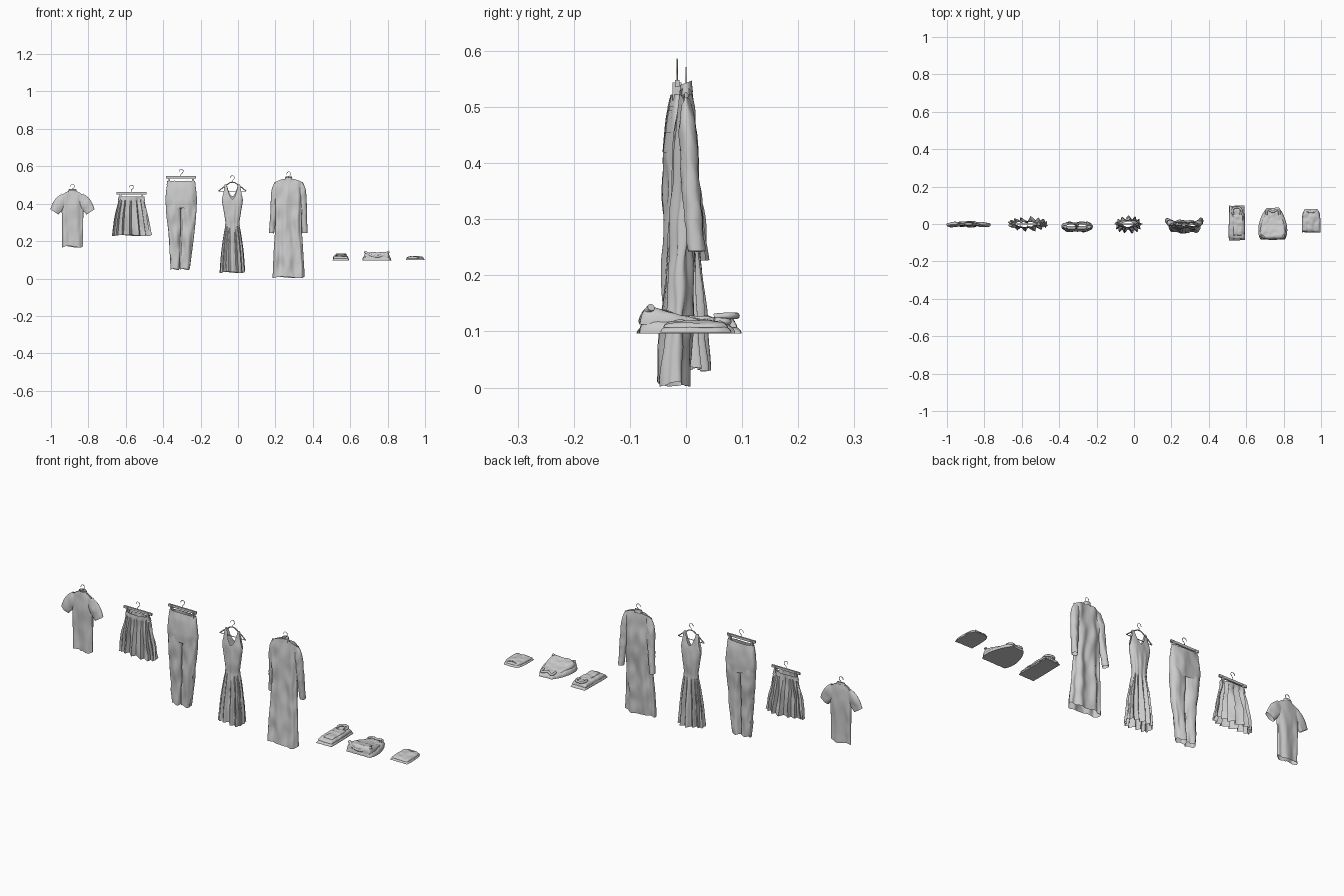
import bpy, math
from mathutils import Vector, noise

if "Cube" in bpy.data.objects:
    bpy.data.objects.remove(bpy.data.objects["Cube"])

TAU = math.tau


def spline(rows, t):
    """Smooth interpolation of rows keyed by their first value."""
    t = min(max(t, rows[0][0]), rows[-1][0])
    i = 0
    while i < len(rows) - 2 and t > rows[i + 1][0]:
        i += 1
    p0, p1 = rows[max(i - 1, 0)], rows[i]
    p2, p3 = rows[i + 1], rows[min(i + 2, len(rows) - 1)]
    h = p2[0] - p1[0]
    s = (t - p1[0]) / h
    out = []
    for k in range(1, len(p1)):
        m1 = (p2[k] - p0[k]) / (p2[0] - p0[0]) * h
        m2 = (p3[k] - p1[k]) / (p3[0] - p1[0]) * h
        out.append((2*s**3 - 3*s*s + 1)*p1[k] + (s**3 - 2*s*s + s)*m1
                   + (3*s*s - 2*s**3)*p2[k] + (s**3 - s*s)*m2)
    return out


def grid(name, rings, closed=True):
    n = len(rings[0])
    faces = [(j*n + i, j*n + (i+1) % n, (j+1)*n + (i+1) % n, (j+1)*n + i)
             for j in range(len(rings) - 1) for i in range(n if closed else n - 1)]
    me = bpy.data.meshes.new(name)
    me.from_pydata([p for r in rings for p in r], [], faces)
    ob = bpy.data.objects.new(name, me)
    bpy.context.collection.objects.link(ob)
    bpy.ops.object.select_all(action='DESELECT')
    ob.select_set(True)
    bpy.context.view_layer.objects.active = ob
    bpy.ops.object.shade_smooth_by_angle(angle=math.radians(50))
    return ob


def spow(a, p):
    return math.copysign(abs(a)**p, a)


def cloth(name, rows, top, k=5, saw=False, wrinkle=.004, n=96, m=40):
    """Hanging fabric tube; rows are (z, cx, half width, cy, half depth, fold)."""
    def point(th, z, off=0):
        cx, w, cy, d, f = spline(rows, z)
        c, s = math.cos(th), math.sin(th)
        u, v = spow(c, .85), spow(s, .75)
        if saw:
            q = (k * th / TAU) % 1
            wave = q / .8 * 2 - 1 if q < .8 else 1 - (q - .8) * 10
        else:
            wave = math.sin(k * th + 4 * z)
        x = cx + w * u
        y = cy + d * v + wrinkle * noise.noise(Vector((x*30, v*1.5, z*14)))
        return (x + c*(.3*f*wave + off), y + s*(f*wave + off), z)
    hem = rows[0][0]
    rings = []
    for j in range(m + 1):
        ring = []
        for i in range(n):
            th = TAU * i / n
            zt = top(abs(spow(math.cos(th), .85)), math.sin(th) < 0)
            z0 = hem + .004 * math.sin(3 * th + 1)
            ring.append(point(th, z0 + (zt - z0) * j / m))
        rings.append(ring)
    grid(name, rings)
    return point


def patch(name, point, a0, a1, z0, z1, off=.0015, n=8, m=30):
    """Sewn-on strip following a cloth surface; angles in degrees, front is 270."""
    grid(name, [[point(math.radians(a0 + (a1-a0)*i/n), z0 + (z1-z0)*j/m, off)
                 for i in range(n + 1)] for j in range(m + 1)], False)


def sleeve(name, path, n=28, m=24):
    """Tube along (x, y, z, half width, half depth)."""
    rows = [(i, *p) for i, p in enumerate(path)]
    end = len(path) - 1
    rings = []
    for j in range(m + 1):
        t = end * j / m
        x, y, z, rw, rd = spline(rows, t)
        a, b = spline(rows, t - .05), spline(rows, t + .05)
        d = Vector((b[0] - a[0], 0, b[2] - a[2])).normalized()
        ring = []
        for i in range(n):
            c, s = math.cos(TAU*i/n), math.sin(TAU*i/n)
            wr = .004 * noise.noise(Vector((x*20 + c, s, z*30)))
            ring.append((x - d.z*rw*c, y + rd*s + wr, z + d.x*rw*c))
        rings.append(ring)
    grid(name, rings)


def wire(name, pts, r=.0018, cyclic=False):
    cu = bpy.data.curves.new(name, 'CURVE')
    cu.dimensions = '3D'
    cu.bevel_depth, cu.bevel_resolution, cu.use_fill_caps = r, 2, True
    sp = cu.splines.new('BEZIER')
    sp.bezier_points.add(len(pts) - 1)
    sp.use_cyclic_u = cyclic
    sp.resolution_u = 6
    for b, p in zip(sp.bezier_points, pts):
        b.co = p
        b.handle_left_type = b.handle_right_type = 'AUTO'
    ob = bpy.data.objects.new(name, cu)
    bpy.context.collection.objects.link(ob)


def hook(name, cx, cy, top, base):
    r = .011
    arc = [(cx + r*math.cos(math.radians(a)), cy, top - r + r*math.sin(math.radians(a)))
           for a in (190, 140, 90, 45, 0, -45)]
    wire(name, arc + [(cx, cy, top - 2.4*r), (cx, cy, base)], .0013)


def shoulder_hanger(name, cx, cy, top, base, half, drop):
    hook(name + "_hook", cx, cy, top, base)
    wire(name + "_arms", [(cx - half, cy, base - drop), (cx - half*.5, cy, base - drop*.4),
                          (cx, cy, base), (cx + half*.5, cy, base - drop*.4),
                          (cx + half, cy, base - drop)], .0028)
    wire(name + "_bar", [(cx - half, cy, base - drop), (cx + half, cy, base - drop)])


def box(name, c, size):
    bpy.ops.mesh.primitive_cube_add(size=1, location=c)
    bpy.context.object.name = name
    bpy.context.object.scale = size


def clip_hanger(name, cx, cy, top, bar, half, clip):
    hook(name + "_hook", cx, cy, top, bar)
    box(name + "_bar", (cx, cy, bar), (2*half, .008, .012))
    for s in (-1, 1):
        box(name + "_clip", (cx + s*clip, cy, bar - .014), (.009, .016, .032))


def ring_collar(name, cx, cy, z, rx, ry, h):
    rings = []
    for k, f in ((0, 1.12), (.6, 1), (1, .95), (.95, .85), (.1, .9)):
        rings.append([(cx + rx*f*math.cos(TAU*i/32), cy + ry*f*math.sin(TAU*i/32),
                       z + k*h + .004*math.sin(TAU*i/32)) for i in range(32)])
    grid(name, rings)


def folded(name, cx, outline, height, z0, n=36, m=36):
    """Folded slab of cloth: outline is (y, half width), height(u, t)."""
    y0, y1 = outline[0][0], outline[-1][0]
    rings = []
    for j in range(m + 1):
        t = -math.cos(math.pi * j / m)
        y = y0 + (y1 - y0) * (t + 1) / 2
        w = spline(outline, y)[0]
        us = [-math.cos(math.pi * i / n) for i in range(n + 1)]
        top = []
        for u in us:
            e = math.sqrt(max(0, (1 - u**8) * (1 - t**8)))
            x = cx + w*u
            wr = .005 * noise.noise(Vector((x*40, y*40, z0*50)))
            top.append((x, y + .003*noise.noise(Vector((x*35, t, z0*90))),
                        z0 + e*(height(u, t) + wr)))
        rings.append(top + [(p[0], p[1], z0) for p in top[-2:0:-1]])
    grid(name, rings)


# short-sleeved shirt
X = -.885
p = cloth("shirt_body", [(.17, X, .056, -.002, .013, .004), (.3, X, .056, 0, .013, .003),
          (.38, X, .059, 0, .014, .002), (.445, X, .057, 0, .009, 0), (.475, X, .05, 0, .004, 0)],
          lambda a, f: .473 - .028*a**2 - (.008 if f and a < .3 else 0))
patch("shirt_placket", p, 266, 274, .17, .46)
for s in (-1, 1):
    sleeve("shirt_sleeve", [(X + s*.036, 0, .433, .03, .008), (X + s*.068, -.002, .4, .034, .013),
                            (X + s*.097, -.004, .356, .026, .012)])
ring_collar("shirt_collar", X, 0, .464, .022, .011, .012)
shoulder_hanger("shirt_hanger", X, 0, .504, .468, .045, .03)

# pleated skirt
X = -.57
p = cloth("skirt", [(.23, X + .003, .104, 0, .027, .011), (.33, X, .088, 0, .02, .009),
          (.41, X, .07, 0, .013, .004), (.438, X, .066, 0, .01, .0005)],
          lambda a, f: .437, k=16, saw=True, n=160, m=24, wrinkle=.01)
patch("skirt_waistband", p, 0, 360, .418, .438, .003, 72, 4)
clip_hanger("skirt_hanger", X, 0, .5, .456, .08, .058)

# trousers
X, Y = -.304, -.014
p = cloth("trouser_seat", [(.375, X, .081, Y, .025, .001), (.42, X, .084, Y, .026, .001),
          (.48, X, .079, Y, .02, .001), (.522, X, .072, Y, .011, 0)], lambda a, f: .522)
patch("trouser_waistband", p, 0, 360, .5, .522, .002, 72, 4)
patch("trouser_fly", p, 262, 272, .42, .5)
for a in (246, 294, 66, 114):
    patch("belt_loop", p, a - 1.5, a + 1.5, .497, .523, .004, 2, 4)
for a in (48, 108):
    patch("back_pocket", p, a, a + 26, .43, .48, .002)
for a in (205, 312):
    patch("front_pocket", p, a, a + 23, .455, .495, .002)
for side, lo, mid, hi in (("left", (-.336, .024), (-.339, .033), (-.345, .042)),
                          ("right", (-.284, .026), (-.267, .034), (-.263, .042))):
    cloth("trouser_leg_" + side,
          [(.05, *lo[:1], lo[1], Y, .02, .003), (.25, mid[0], mid[1], Y - .004, .021, .002),
           (.36, hi[0], hi[1] - .002, Y, .024, .001), (.42, hi[0], hi[1] - .003, Y, .021, 0)],
          lambda a, f: .42, k=4, n=56, wrinkle=.008)
clip_hanger("trouser_hanger", X, -.016, .585, .542, .08, .063)

# sleeveless dress
X = -.03


def neckline(a, front):
    low = .425 if front else .44
    if a < .62:
        return low + (.503 - low) * (a / .62)**1.7
    return .503 if a < .85 else .503 - .083 * ((a - .85) / .15)**.8


dress = [(.033, X, .066, -.004, .038, .01), (.15, X, .057, -.003, .029, .009),
         (.255, X, .043, 0, .021, .004), (.29, X, .037, 0, .018, .001), (.35, X, .045, 0, .02, .001),
         (.42, X, .056, 0, .018, 0), (.46, X, .052, 0, .011, 0), (.503, X, .049, 0, .004, 0)]
p = cloth("dress", dress, neckline, k=13, n=144, m=56)
patch("dress_waist_seam", p, 0, 360, .282, .29, .0015, 72, 3)
shoulder_hanger("dress_hanger", X, 0, .55, .515, .074, .048)

# long-sleeved robe
X = .271
p = cloth("robe_body", [(.006, X, .085, -.022, .025, .007), (.15, X - .002, .078, -.014, .022, .006),
          (.3, X - .002, .07, -.005, .021, .004), (.42, X, .074, 0, .02, .002),
          (.49, X, .079, 0, .014, 0), (.535, X, .068, 0, .005, 0)],
          lambda a, f: .534 - .02*a**2.5 - (.006 if f and a < .2 else 0), k=7, wrinkle=.008)
patch("robe_placket", p, 265, 273, .01, .515)
for s, end in ((-1, .092), (1, .086)):
    sleeve("robe_sleeve", [(X + s*.058, 0, .512, .018, .007), (X + s*.072, .003, .46, .021, .015),
                           (X + s*.08, .009, .35, .018, .016), (X + s*end, .018, .243, .014, .015)])
ring_collar("robe_collar", X, 0, .523, .019, .011, .02)
shoulder_hanger("robe_hanger", X, 0, .57, .53, .06, .03)

# folded shirt with collar at the back
X = .55
slab = [(-.087, .043), (-.05, .044), (.02, .043), (.098, .041)]
folded("folded_shirt_lower", X, slab, lambda u, t: .014, .096)
folded("folded_shirt_upper", X - .001, [(-.08, .04), (.0, .041), (.09, .039)],
       lambda u, t: .015 + .006*max(t, 0), .107)
folded("folded_shirt_flap", X + .006, [(-.06, .024), (.05, .026)], lambda u, t: .006, .121)
wire("folded_shirt_collar", [(X - .02, .05, .126), (X - .022, .078, .128), (X, .09, .128),
                             (X + .022, .078, .128), (X + .02, .05, .126)], .006)

# folded hooded top
X = .742
hood = [(-.083, .066), (-.06, .075), (-.02, .077), (.02, .068), (.055, .054), (.086, .034)]
folded("folded_hoodie_base", X, hood, lambda u, t: .02 + .005*(1 - t), .096)
folded("folded_hoodie_roll", X, [(-.082, .062), (-.06, .068), (-.02, .066), (.02, .054), (.05, .04)],
       lambda u, t: .021 - .016*t + .006*u*u - .004, .112)
wire("folded_hoodie_front_roll", [(X - .064, -.062, .142), (X - .035, -.075, .126), (X, -.078, .118),
                                  (X + .035, -.075, .126), (X + .064, -.062, .143)], .007)
wire("folded_hoodie_neck", [(X - .035, .05, .12), (X - .03, .074, .117), (X, .066, .12),
                            (X + .03, .074, .117), (X + .035, .05, .12)], .006)

# small folded top
X = .947
folded("folded_top_lower", X, [(-.044, .049), (.0, .05), (.055, .046), (.08, .034)],
       lambda u, t: .011, .098)
folded("folded_top_upper", X, [(-.04, .045), (.0, .046), (.05, .043), (.074, .03)],
       lambda u, t: .01, .107)
wire("folded_top_neckline", [(X - .026, .068, .113), (X - .012, .062, .116), (X + .012, .062, .116),
                             (X + .026, .068, .113)], .003)
